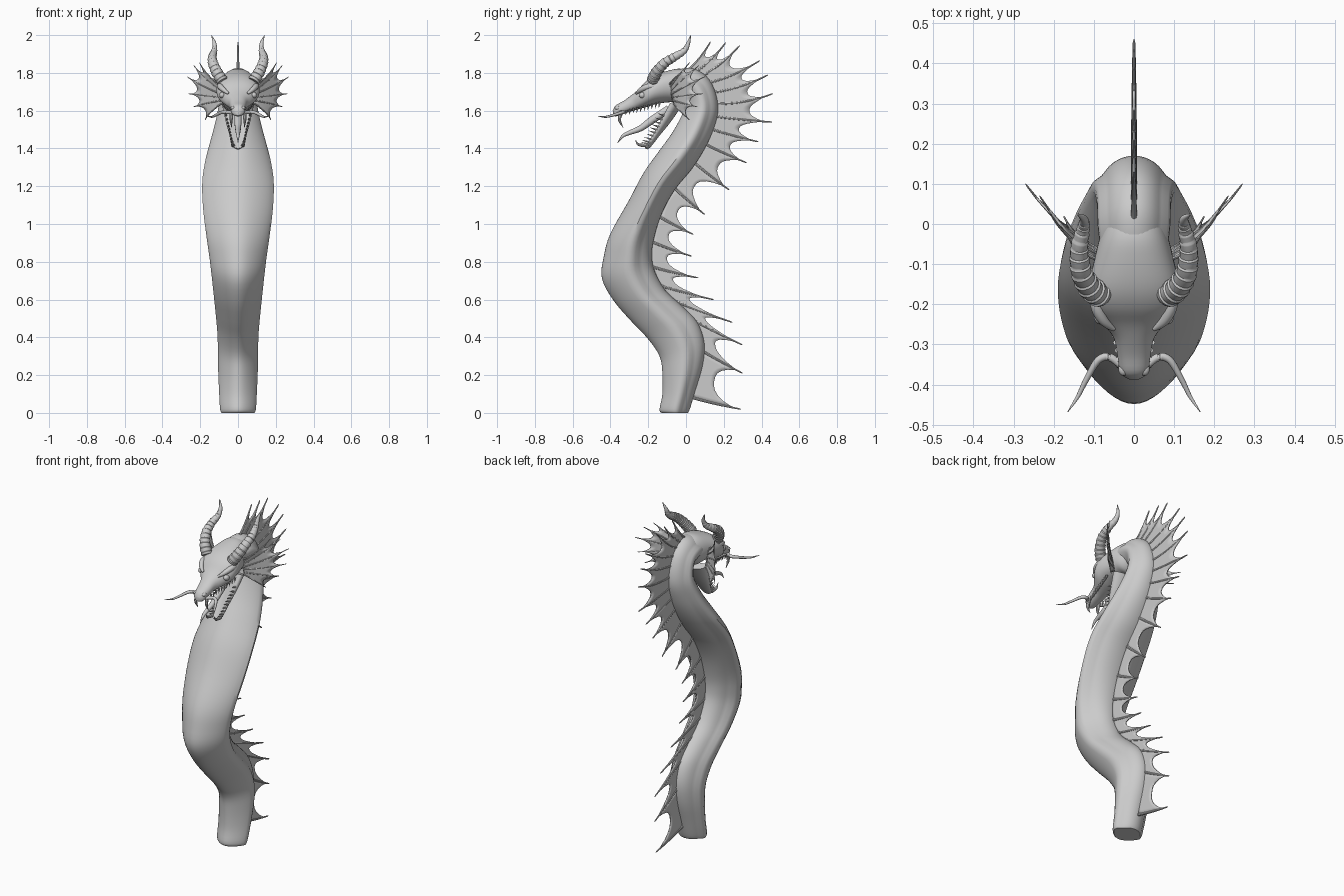
import bpy, math
from mathutils import Vector as V

if "Cube" in bpy.data.objects:
    bpy.data.objects.remove(bpy.data.objects["Cube"])

def spline(rows, n):
    """Catmull-Rom samples through rows of numbers, n per span."""
    out = []
    for i in range(len(rows) - 1):
        p = [rows[max(0, min(len(rows) - 1, i + k))] for k in (-1, 0, 1, 2)]
        for j in range(n):
            t = j / n
            out.append([.5 * (2*b + (c - a)*t + (2*a - 5*b + 4*c - d)*t*t + (3*b - a - 3*c + d)*t**3)
                        for a, b, c, d in zip(*p)])
    return out + [list(rows[-1])]

def make(name, verts, faces, mirror=False, thick=0, angle=40):
    me = bpy.data.meshes.new(name)
    me.from_pydata([tuple(v) for v in verts], [], faces)
    ob = bpy.data.objects.new(name, me)
    bpy.context.collection.objects.link(ob)
    bpy.ops.object.select_all(action='DESELECT')
    ob.select_set(True)
    bpy.context.view_layer.objects.active = ob
    bpy.ops.object.mode_set(mode='EDIT')
    bpy.ops.mesh.select_all(action='SELECT')
    bpy.ops.mesh.normals_make_consistent(inside=False)
    bpy.ops.object.mode_set(mode='OBJECT')
    bpy.ops.object.shade_smooth_by_angle(angle=math.radians(angle))
    if thick:
        m = ob.modifiers.new("thickness", 'SOLIDIFY')
        m.thickness, m.offset = thick, 0
    if mirror:
        ob.modifiers.new("mirror", 'MIRROR')
    return ob

def skin(rings):
    """Faces and verts joining equal rings, capped at both ends."""
    n = len(rings[0])
    verts = [p for r in rings for p in r]
    faces = [[i*n + j, i*n + (j+1) % n, (i+1)*n + (j+1) % n, (i+1)*n + j]
             for i in range(len(rings) - 1) for j in range(n)]
    return verts, faces + [list(range(n))[::-1], list(range(len(verts) - n, len(verts)))]

def loft(name, rows, n=4, sides=40, groove=0, pinch=0, dent=0, box=1):
    """Rows: back y, back z, front y, front z, half width."""
    rings = []
    for by, bz, fy, fz, w in spline(rows, n):
        c, h = V((0, (by+fy)/2, (bz+fz)/2)), V((0, (by-fy)/2, (bz-fz)/2))
        ring = []
        for k in range(sides):
            a = 2*math.pi*k/sides
            co, si = [math.copysign(abs(q)**box, q) for q in (math.cos(a), math.sin(a))]
            s = max(0, min(1, (co - .25) / .26))
            wide = 1 - groove*s*s*(3 - 2*s) - pinch*max(0, -co)
            up = co - dent*max(0, co)**3
            ring.append(c + h*up + V((w*si*wide, 0, 0)))
        rings.append(ring)
    return make(name, *skin(rings))

def tube_geo(path, sides=10):
    """Path rows: x, y, z, radius."""
    rings = []
    for i, p in enumerate(path):
        d = (V(path[min(i+1, len(path)-1)][:3]) - V(path[max(i-1, 0)][:3])).normalized()
        u = d.cross(V((1, .13, .07))).normalized()
        v = d.cross(u)
        rings.append([V(p[:3]) + p[3]*(u*math.cos(2*math.pi*k/sides) + v*math.sin(2*math.pi*k/sides))
                      for k in range(sides)])
    return skin(rings)

def tubes(name, paths, mirror=False, sides=10):
    verts, faces = [], []
    for p in paths:
        a, b = tube_geo(p, sides)
        faces += [[i + len(verts) for i in f] for f in b]
        verts += a
    return make(name, verts, faces, mirror)

def fan(name, spines, valleys, thick, rad, mirror=False):
    """Webbed fin of bowed spines (base, tip, bow) with scalloped membrane between them."""
    def pt(s, e):
        return s[0].lerp(s[1], e) + s[2]*(4*e*(1 - e))
    verts, faces, S, E = [], [], 10, 5
    for a, b, valley in zip(spines, spines[1:], valleys):
        o = len(verts)
        for i in range(S + 1):
            t = i / S
            ext = valley + (.86 - valley)*abs(2*t - 1)**2.6
            verts += [pt(a, ext*j/E).lerp(pt(b, ext*j/E), t) for j in range(E + 1)]
        faces += [[o + i*(E+1) + j, o + (i+1)*(E+1) + j, o + (i+1)*(E+1) + j + 1, o + i*(E+1) + j + 1]
                  for i in range(S) for j in range(E)]
    make(name + "_membrane", verts, faces, mirror, thick)
    tubes(name + "_spines", [[(*pt(s, e), rad*r) for e, r in
                              ((0, 1), (.2, .95), (.4, .85), (.6, .75), (.8, .6), (.97, .45), (1, .15))]
                             for s in spines], mirror, 8)

def ball(name, loc, scale):
    bpy.ops.mesh.primitive_uv_sphere_add(segments=20, ring_count=12, radius=1)
    ob = bpy.context.object
    ob.name = name
    for v in ob.data.vertices:
        v.co = V([v.co[i]*scale[i] + loc[i] for i in range(3)])
    bpy.ops.object.shade_smooth_by_angle()
    ob.modifiers.new("mirror", 'MIRROR')

# S-curved body and neck
loft("body", [
    (.01, 0, -.13, 0, .088), (.022, .025, -.14, .02, .095), (.05, .12, -.125, .10, .10),
    (.088, .25, -.125, .21, .105), (.097, .37, -.14, .30, .106), (.06, .48, -.20, .39, .11),
    (-.02, .565, -.285, .48, .118), (-.11, .65, -.38, .59, .128), (-.165, .75, -.445, .71, .14),
    (-.18, .83, -.435, .83, .152), (-.17, .92, -.40, .95, .167), (-.13, 1.05, -.305, 1.12, .185),
    (-.06, 1.18, -.225, 1.27, .189), (.03, 1.29, -.14, 1.39, .172), (.10, 1.40, -.075, 1.48, .146),
    (.145, 1.50, -.03, 1.56, .122), (.17, 1.60, -.01, 1.61, .106), (.155, 1.70, -.01, 1.64, .097),
    (.11, 1.78, -.02, 1.66, .092), (.03, 1.825, -.05, 1.66, .09), (-.06, 1.815, -.1, 1.66, .08)],
    groove=.17, pinch=.32)

# Skull with upper jaw
loft("head", [
    (-.388, 1.60, -.386, 1.575, .012), (-.372, 1.628, -.37, 1.57, .034), (-.33, 1.652, -.33, 1.583, .041),
    (-.285, 1.685, -.285, 1.598, .05), (-.25, 1.715, -.25, 1.608, .075), (-.21, 1.758, -.20, 1.622, .108),
    (-.16, 1.79, -.15, 1.637, .113), (-.09, 1.813, -.08, 1.645, .098), (-.03, 1.822, -.03, 1.64, .084),
    (.03, 1.805, .02, 1.68, .062)], box=.9)

# Lower jaw, hollowed on the mouth side
jaw = [(-.11, 1.65, -.025, 1.62, .085), (-.15, 1.56, -.085, 1.535, .066), (-.18, 1.49, -.138, 1.47, .048),
       (-.215, 1.43, -.185, 1.41, .034), (-.225, 1.405, -.205, 1.395, .015)]
loft("lower_jaw", jaw, dent=.9)

# Teeth and fangs
def tooth(p, d, r):
    p, d = V(p), V(d)
    return [(*(p + d*t), r*(1 - t) + .0005) for t in (-.3, 0, .5, 1)]
teeth = [tooth((.033 + .045*t, -.355 + .215*t, 1.588 + .05*t), (0, -.004, -.022), .005)
         for t in [i/11 for i in range(12)]]
for by, bz, fy, fz, w in spline(jaw[:4], 4)[3:]:
    teeth.append(tooth((w*.88, by*.7 + fy*.3, bz*.7 + fz*.3), (0, -.032, .01), .005))
tubes("teeth", teeth, True, 8)
tubes("fangs", [
    spline([(.034, -.345, 1.59, .011), (.036, -.352, 1.55, .008), (.034, -.332, 1.51, .001)], 4),
    spline([(.026, -.205, 1.415, .01), (.028, -.25, 1.42, .007), (.027, -.268, 1.445, .001)], 4)], True, 8)

# Tongue
tubes("tongue", [spline([(0, -.09, 1.61, .02), (0, -.18, 1.55, .02), (0, -.24, 1.507, .016),
                         (0, -.30, 1.483, .012), (0, -.335, 1.465, .008), (0, -.362, 1.43, .001)], 5)])

# Eyes, brows and nostrils
ball("eyes", (.084, -.23, 1.682), (.016, .02, .016))
ball("nostrils", (.026, -.362, 1.614), (.013, .016, .011))
tubes("brows", [spline([(.05, -.262, 1.69, .006), (.076, -.24, 1.71, .013), (.094, -.2, 1.727, .016),
                        (.094, -.15, 1.73, .014), (.085, -.10, 1.72, .006)], 5)], True)

# Whiskers
tubes("whiskers", [spline([(.03, -.355, 1.59, .009), (.06, -.332, 1.592, .01), (.09, -.34, 1.59, .009),
                           (.12, -.39, 1.575, .007), (.14, -.43, 1.567, .005), (.165, -.468, 1.572, .001)], 6)], True)

# Ringed horns
horn = spline([(.082, -.178, 1.755, .032), (.11, -.158, 1.80, .030), (.132, -.115, 1.85, .026),
               (.136, -.06, 1.885, .022), (.126, -.01, 1.917, .016), (.125, .012, 1.957, .010),
               (.14, .024, 1.997, .002)], 16)
for i, p in enumerate(horn[:76]):
    p[3] *= .93 + .13*(i % 6)/5
tubes("horns", [horn], True, 16)

# Ear fins, slightly cupped
ear_tips = [(.165, -.03, 1.80), (.205, .02, 1.855), (.235, .07, 1.84), (.27, .10, 1.78), (.262, .09, 1.69),
            (.235, .06, 1.62), (.175, .02, 1.55)]
fan("ear_fins", [(V((.085, -.09 + .004*i, 1.735 - .016*i)), V(t), V((.012, -.004, 0)))
                 for i, t in enumerate(ear_tips)], [.66]*6, .005, .005, True)

# Dorsal fin: base y, base z, tip y, tip z
dorsal = [(.01, 1.82, .13, 1.965), (.045, 1.805, .21, 1.96), (.08, 1.785, .285, 1.945), (.11, 1.75, .39, 1.865),
          (.135, 1.70, .435, 1.79), (.155, 1.64, .46, 1.69), (.16, 1.57, .455, 1.54), (.145, 1.50, .385, 1.435),
          (.11, 1.42, .32, 1.325), (.05, 1.32, .23, 1.18), (-.05, 1.18, .10, 1.05), (-.125, 1.03, .04, .945),
          (-.165, .90, .03, .83), (-.165, .77, .065, .715), (-.12, .67, .145, .60), (-.04, .585, .245, .48),
          (.05, .485, .30, .36), (.085, .33, .30, .21), (.04, .08, .29, .02)]
spines = []
for i, (by, bz, ty, tz) in enumerate(dorsal):
    b, t = V((0, by, bz)), V((0, ty, tz))
    spines.append((b - (t - b).normalized()*.02, t, V((0, 0, -.018 if i < 6 else -.004))))
fan("dorsal_fin", spines, [.62]*6 + [.52]*3 + [.36]*5 + [.42]*4, .007, .008)
